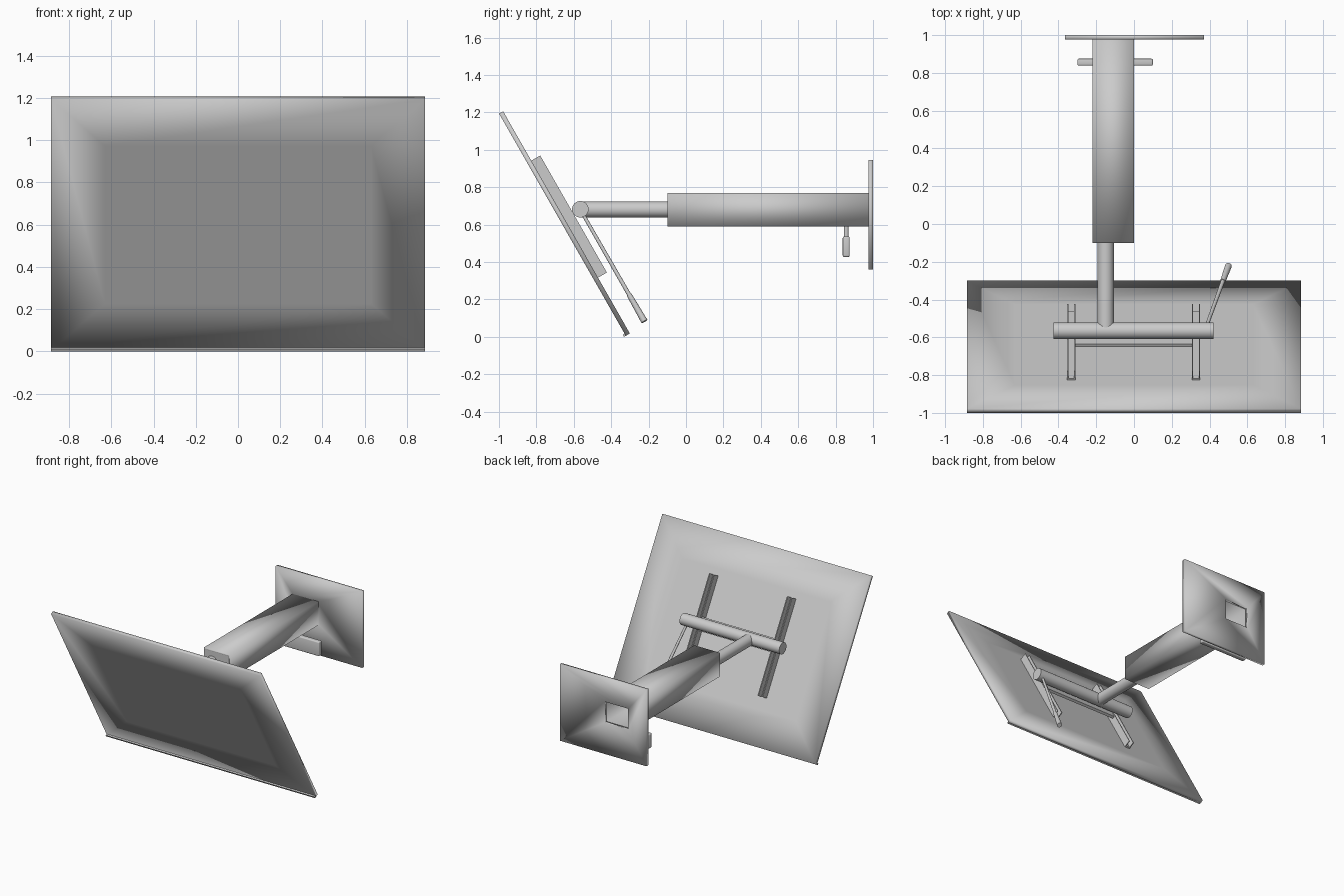
import bpy, bmesh, math
from mathutils import Matrix, Vector

if "Cube" in bpy.data.objects:
    bpy.data.objects.remove(bpy.data.objects["Cube"])

# Tilted frame of the screen: local Y = backwards, local Z = up along the screen
TILT = Matrix.Translation((0, -0.30, 0.0175)) @ Matrix.Rotation(math.radians(29.7), 4, 'X')


def finish(name, bm, matrix=None, smooth=False):
    bmesh.ops.recalc_face_normals(bm, faces=bm.faces)
    if smooth:
        for f in bm.faces:
            f.smooth = True
    if matrix:
        bm.transform(matrix)
    me = bpy.data.meshes.new(name)
    bm.to_mesh(me)
    bm.free()
    ob = bpy.data.objects.new(name, me)
    bpy.context.collection.objects.link(ob)
    return ob


def add_box(bm, x, y, z):
    m = Matrix.Translation([(a + b) / 2 for a, b in (x, y, z)]) @ \
        Matrix.Diagonal((x[1] - x[0], y[1] - y[0], z[1] - z[0], 1))
    return bmesh.ops.create_cube(bm, size=1, matrix=m)


def box(name, x, y, z, matrix=None, bevel=0, smooth=False):
    bm = bmesh.new()
    add_box(bm, x, y, z)
    if bevel:
        bmesh.ops.bevel(bm, geom=bm.edges[:], offset=bevel, segments=3,
                        affect='EDGES', profile=0.5)
    return finish(name, bm, matrix, smooth)


def by_angle(ob):
    bpy.ops.object.select_all(action='DESELECT')
    ob.select_set(True)
    bpy.context.view_layer.objects.active = ob
    bpy.ops.object.shade_smooth_by_angle(angle=math.radians(35))


def rod(name, a, b, r1, r2=None, seg=32):
    a, b = Vector(a), Vector(b)
    d = b - a
    m = Matrix.Translation((a + b) / 2) @ d.to_track_quat('Z', 'Y').to_matrix().to_4x4()
    bm = bmesh.new()
    bmesh.ops.create_cone(bm, cap_ends=True, segments=seg, radius1=r1,
                          radius2=r1 if r2 is None else r2, depth=d.length, matrix=m)
    by_angle(finish(name, bm))


def ring(name, outer, inner, y0, y1):
    """Rectangular frame in XZ extruded along Y; rects are (x0, x1, z0, z1)."""
    bm = bmesh.new()
    loops = [[bm.verts.new((x, y0, z)) for x, z in
              ((r[0], r[2]), (r[1], r[2]), (r[1], r[3]), (r[0], r[3]))]
             for r in (outer, inner)]
    o, i = loops
    faces = [bm.faces.new((o[k], o[(k + 1) % 4], i[(k + 1) % 4], i[k])) for k in range(4)]
    ext = bmesh.ops.extrude_face_region(bm, geom=faces, use_keep_orig=True)
    moved = [v for v in ext['geom'] if isinstance(v, bmesh.types.BMVert)]
    bmesh.ops.translate(bm, verts=moved, vec=(0, y1 - y0, 0))
    return finish(name, bm, smooth=True)


# Screen panel, softly shaded across its inset faces
bm = bmesh.new()
add_box(bm, (-0.885, 0.885), (-0.025, 0), (0, 1.368))
big = [f for f in bm.faces if abs(f.normal.y) > 0.9]
bmesh.ops.inset_individual(bm, faces=big, thickness=0.36)
finish("screen_panel", bm, TILT, smooth=True)

# Thin lip along the lower front edge
box("bottom_lip", (-0.885, 0.885), (-0.036, -0.025), (0, 0.014), TILT)

# Two U-channel rails on the back of the screen
for side, cx in (("left", -0.332), ("right", 0.328)):
    bm = bmesh.new()
    h, t = 0.022, 0.007
    prof = [(-h, 0), (h, 0), (h, 0.055), (h - t, 0.055),
            (h - t, 0.01), (t - h, 0.01), (t - h, 0.055), (-h, 0.055)]
    f = bm.faces.new([bm.verts.new((cx + x, y, 0.344)) for x, y in prof])
    ext = bmesh.ops.extrude_face_region(bm, geom=[f], use_keep_orig=True)
    bmesh.ops.translate(bm, vec=(0, 0, 0.72),
                        verts=[v for v in ext['geom'] if isinstance(v, bmesh.types.BMVert)])
    finish(side + "_rail", bm, TILT)

# Plate joining the rails
box("rail_bridge", (-0.31, 0.306), (0.028, 0.048), (0.66, 0.76), TILT)

# Pivot tube and arm
rod("pivot_tube", (-0.425, -0.565, 0.682), (0.42, -0.565, 0.682), 0.044)
rod("arm_tube", (-0.15, -0.565, 0.68), (-0.15, -0.09, 0.68), 0.043)

# Tilt lever with grip
top, end = Vector((0.375, -0.565, 0.68)), Vector((0.50, -0.222, 0.082))
mid = top.lerp(end, 0.76)
rod("tilt_lever", top, mid, 0.009, 0.011, 16)
rod("lever_grip", mid, end, 0.014, 0.018, 16)

# Hollow arm housing with closed front, and wall plate with matching opening
outer, inner = (-0.22, 0.0, 0.59, 0.77), (-0.21, -0.01, 0.60, 0.76)
ring("arm_housing", outer, inner, -0.10, 0.976)
box("housing_front_cap", (-0.21, -0.01), (-0.099, -0.09), (0.60, 0.76))
ring("wall_plate", (-0.365, 0.37, 0.36, 0.945), inner, 0.976, 1.0)

# Pull handle hanging under the housing
by_angle(box("pull_handle", (-0.30, 0.10), (0.838, 0.875), (0.427, 0.537), bevel=0.008))
rod("handle_stem", (-0.10, 0.857, 0.53), (-0.10, 0.857, 0.595), 0.013, seg=16)
